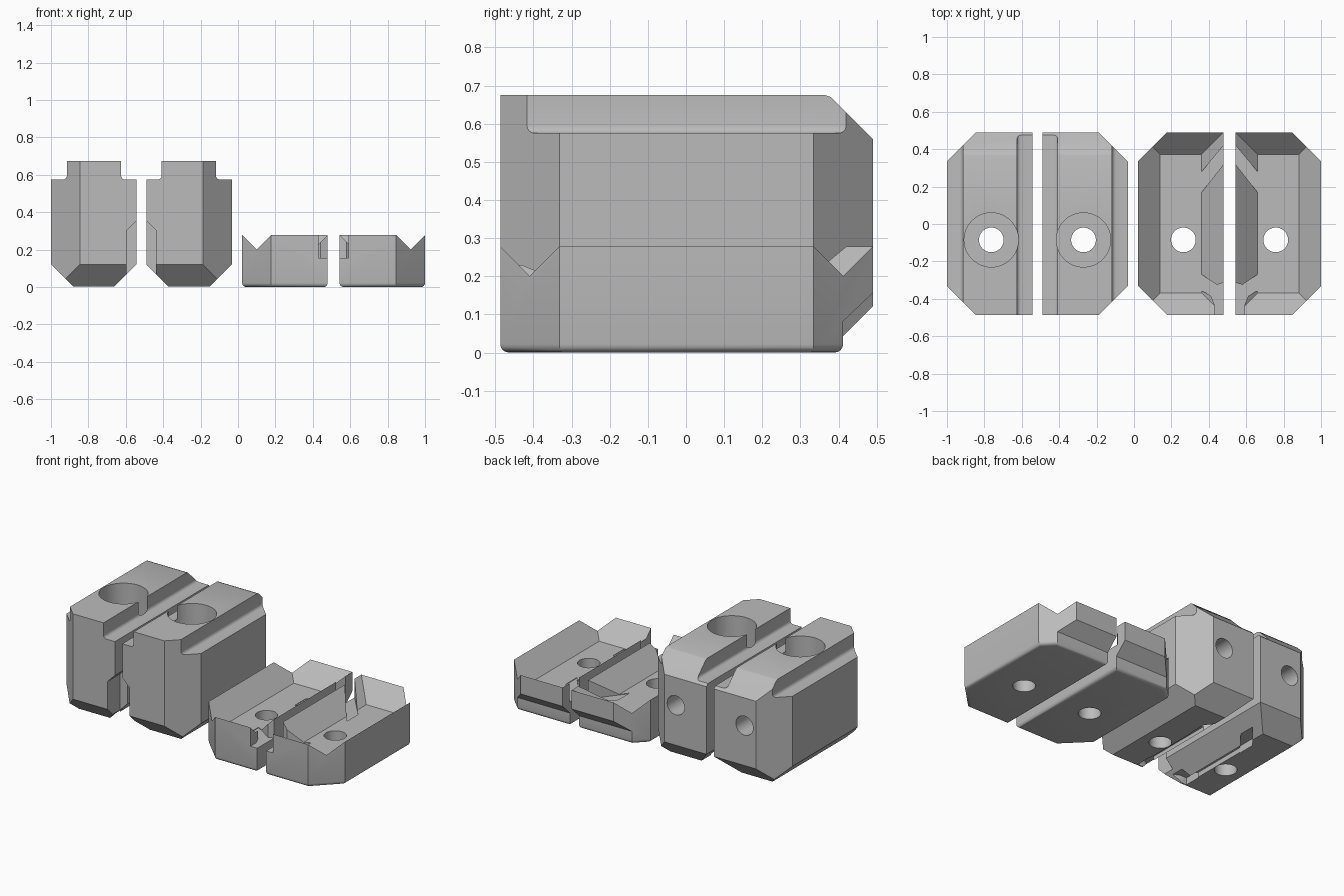
import bpy, bmesh, math
from mathutils import Vector, Matrix

if "Cube" in bpy.data.objects:
    bpy.data.objects.remove(bpy.data.objects["Cube"])

W, Y0, Y1, C = 0.457, -0.487, 0.49, 0.155   # block width, front, back, corner cut
BOLT = (0.237, -0.085)

grey = bpy.data.materials.new("grey")
grey.diffuse_color = (0.5, 0.5, 0.5, 1)
grey.use_nodes = True
grey.node_tree.nodes["Principled BSDF"].inputs["Base Color"].default_value = grey.diffuse_color


def make(name, bm):
    bmesh.ops.recalc_face_normals(bm, faces=bm.faces)
    me = bpy.data.meshes.new(name)
    bm.to_mesh(me)
    bm.free()
    ob = bpy.data.objects.new(name, me)
    bpy.context.collection.objects.link(ob)
    return ob


def prism(points, to3d, offset):
    """Extrude a flat outline into a solid."""
    bm = bmesh.new()
    f = bm.faces.new([bm.verts.new(to3d(*p)) for p in points])
    r = bmesh.ops.extrude_face_region(bm, geom=[f])
    vs = [g for g in r["geom"] if isinstance(g, bmesh.types.BMVert)]
    bmesh.ops.translate(bm, verts=vs, vec=offset)
    bmesh.ops.recalc_face_normals(bm, faces=bm.faces)
    return bm


def slice_off(bm, co, no):
    """Remove everything beyond a plane and close the cut."""
    r = bmesh.ops.bisect_plane(bm, geom=bm.verts[:] + bm.edges[:] + bm.faces[:], dist=1e-5,
                               plane_co=co, plane_no=no, clear_outer=True)
    edges = [g for g in r["geom_cut"] if isinstance(g, bmesh.types.BMEdge)]
    bmesh.ops.holes_fill(bm, edges=edges, sides=0)
    bmesh.ops.recalc_face_normals(bm, faces=bm.faces)


def cylinder(r, a, b, seg=48, turn=0.0):
    a, b = Vector(a), Vector(b)
    d = b - a
    bm = bmesh.new()
    bmesh.ops.create_cone(bm, cap_ends=True, segments=seg, radius1=r, radius2=r, depth=d.length)
    rot = d.to_track_quat('Z', 'Y').to_matrix().to_4x4()
    bm.transform(Matrix.Translation((a + b) / 2) @ rot @ Matrix.Rotation(turn, 4, 'Z'))
    return bm


def column(points, z0, z1):
    return prism(points, lambda x, y: (x, y, z0), (0, 0, z1 - z0))


def carve(ob, cutters):
    for bm in cutters:
        c = make("cutter", bm)
        c.hide_render = True
        m = ob.modifiers.new("cut", 'BOOLEAN')
        m.operation, m.solver, m.object = 'DIFFERENCE', 'EXACT', c
        bpy.context.view_layer.objects.active = ob
        bpy.ops.object.modifier_apply(modifier=m.name)
        bpy.data.objects.remove(c)


def pair(ob, names, left, right):
    """Place the block and its mirrored twin."""
    ob.data.materials.clear()
    ob.data.materials.append(grey)
    twin = ob.copy()
    twin.data = ob.data.copy()
    bpy.context.collection.objects.link(twin)
    twin.data.transform(Matrix.Scale(-1, 4, (1, 0, 0)))
    twin.data.flip_normals()
    for o, n, x in ((ob, names[0], left), (twin, names[1], right)):
        o.name = n
        o.data.transform(Matrix.Translation((x, 0, 0)))
        bpy.ops.object.select_all(action='DESELECT')
        o.select_set(True)
        bpy.context.view_layer.objects.active = o
        bpy.ops.object.shade_smooth_by_angle(angle=math.radians(30))


def corner_cuts(bm):
    for y, s in ((Y0, -1), (Y1, 1)):
        slice_off(bm, (C, y, 0), (-1, s, 0))


# Wire channel outlines shared by both kinds of block
front_channel = [(0.30, -0.25), (0.34, -0.27), (0.42, -0.325), (0.5, -0.3), (0.5, -0.55),
                 (0.408, -0.55), (0.408, -0.43), (0.39, -0.385), (0.35, -0.362), (0.30, -0.362)]
back_channel = [(0.30, 0.12), (0.34, 0.17), (0.50, 0.375), (0.50, 0.472), (0.34, 0.28), (0.30, 0.232)]

# Tall block: stepped profile with small fillets on the ledges
S0, S1, ZL, ZT, R = 0.085, 0.375, 0.575, 0.675, 0.02
arc = [(R - R * math.sin(t), R - R * math.cos(t)) for t in [i * math.pi / 8 for i in range(5)]]
profile = [(0, 0.004), (W, 0.004), (W, ZL)]
profile += [(S1 + a, ZL + b) for a, b in arc] + [(S1, ZT), (S0, ZT)]
profile += [(S0 - a, ZL + b) for a, b in reversed(arc)] + [(0, ZL)]
bm = prism(profile, lambda x, z: (x, Y0, z), (0, Y1 - Y0, 0))
B = 0.121
for co, no in (((0, 0, B), (-1, 0, -1)), ((W, 0, B), (1, 0, -1)),
               ((0, Y0, B), (0, -1, -1)), ((0, Y1, B), (0, 1, -1)),
               ((0, Y1, 0.56), (0, 1, 1)), ((0, 0.365, ZT), (0, 0.35, 1))):
    slice_off(bm, co, no)
corner_cuts(bm)
tall = make("tall_block", bm)
bx, by = BOLT
carve(tall, [
    cylinder(0.145, (bx, by, 0.38), (bx, by, 0.8)),             # bolt head recess
    cylinder(0.066, (bx, by, -0.1), (bx, by, 0.5)),             # bolt hole
    cylinder(0.062, (bx, 0.2, 0.38), (bx, 0.6, 0.38)),          # rear hole
    prism([(0.405, -0.1), (0.5, -0.1), (0.5, 0.398), (0.405, 0.303)],
          lambda x, z: (x, -0.6, z), (0, 0.24, 0)),             # front wire slot
    column(front_channel, -0.1, 0.05),
    column(back_channel, -0.1, 0.05),
    column([(0.305, -0.3), (0.345, -0.3), (0.345, 0.2), (0.305, 0.2)], -0.1, 0.035),
])
pair(tall, ("left_tall_block", "right_tall_block"), -1.0, -0.033)

# Low block: side profile with an overhanging rear lip
H, F = 0.28, 0.16
side = [(Y0, 0), (0.412, 0), (0.412, 0.082), (Y1, 0.156), (Y1, H), (Y0, H)]
bm = prism(side, lambda y, z: (0, y, z), (W, 0, 0))
corner_cuts(bm)
low_edges = [e for e in bm.edges if all(v.co.z < 1e-4 for v in e.verts)]
bmesh.ops.bevel(bm, geom=low_edges, offset=0.022, segments=4, profile=0.5, affect='EDGES')
low = make("low_block", bm)

# Tray cutter: sloped walls rising to the rim
tray = bmesh.new()
rings = []
for z, g in ((F, -0.118), (F + 0.16, 0.042)):
    rings.append([tray.verts.new(p) for p in ((-g, Y0 - g, z), (W + g, Y0 - g, z),
                                              (W + g, Y1 + g, z), (-g, Y1 + g, z))])
tray.faces.new(rings[0])
tray.faces.new(rings[1])
for i in range(4):
    j = (i + 1) % 4
    tray.faces.new((rings[0][i], rings[0][j], rings[1][j], rings[1][i]))
carve(low, [
    tray,
    column(front_channel, 0.156, 0.4),
    column(back_channel, 0.156, 0.4),
    cylinder(0.066, (bx + 0.005, by, -0.1), (bx + 0.005, by, 0.4)),       # bolt hole
    cylinder(0.122, (bx + 0.005, by, -0.1), (bx + 0.005, by, 0.085), 6),  # nut pocket
])
pair(low, ("left_low_block", "right_low_block"), 0.022, 1.0)
